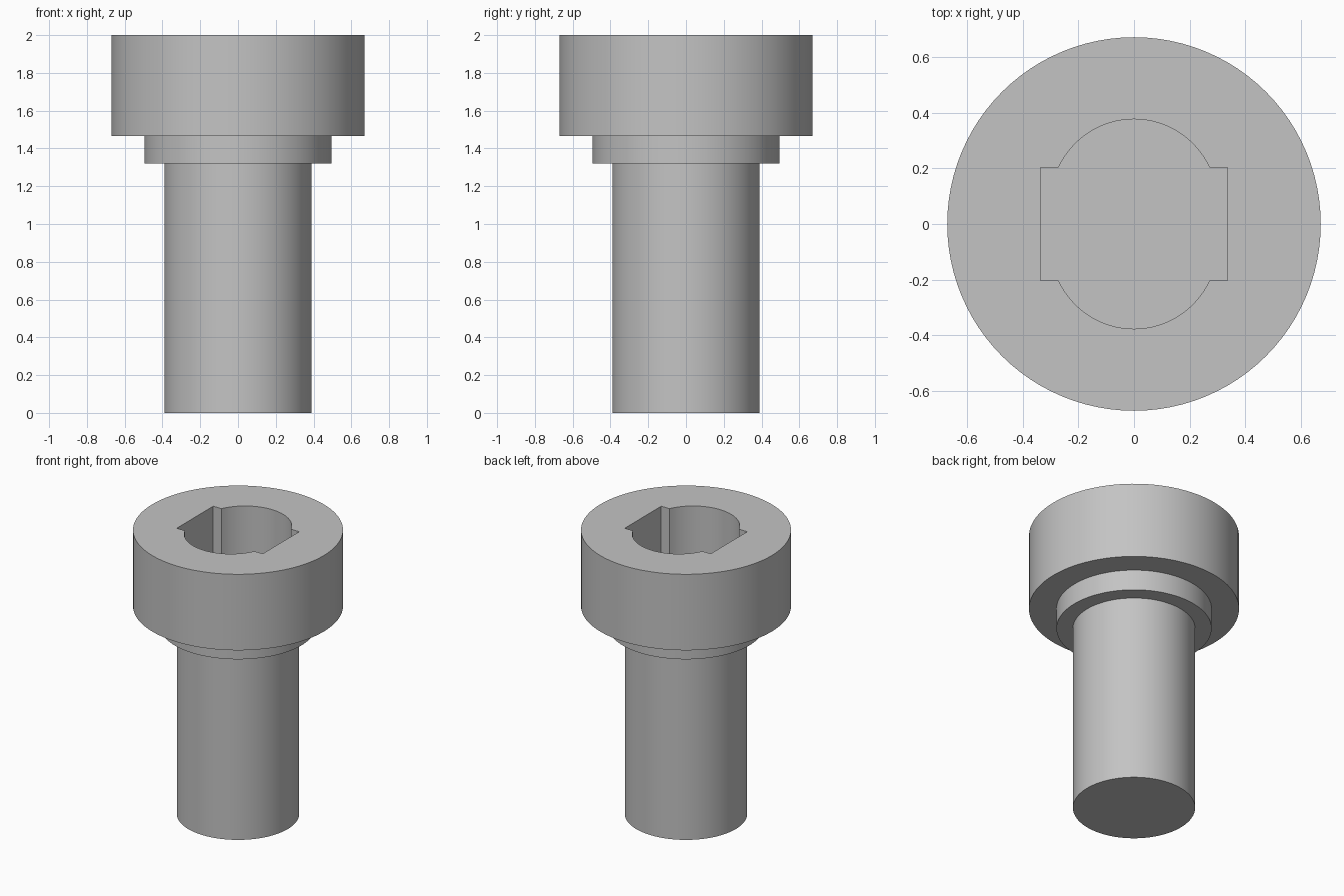
import bpy, bmesh, math

if "Cube" in bpy.data.objects:
    bpy.data.objects.remove(bpy.data.objects["Cube"], do_unlink=True)

SIDES = 96
HEAD_BASE, COLLAR_BASE, TOP = 1.465, 1.32, 2.0
SOCKET_FLOOR = 1.55

steel = bpy.data.materials.new("grey steel")
steel.use_nodes = True
grey = (0.55, 0.55, 0.55, 1)
steel.diffuse_color = grey
steel.node_tree.nodes["Principled BSDF"].inputs["Base Color"].default_value = grey


def make_object(name, bm):
    bmesh.ops.recalc_face_normals(bm, faces=bm.faces)
    mesh = bpy.data.meshes.new(name)
    bm.to_mesh(mesh)
    bm.free()
    mesh.materials.append(steel)
    obj = bpy.data.objects.new(name, mesh)
    bpy.context.collection.objects.link(obj)
    return obj


def lathe(name, profile):
    """Revolve an (r, z) profile that starts and ends on the axis."""
    bm = bmesh.new()
    verts = [bm.verts.new((r, 0, z)) for r, z in profile]
    edges = [bm.edges.new(pair) for pair in zip(verts, verts[1:])]
    bmesh.ops.spin(bm, geom=verts + edges, cent=(0, 0, 0), axis=(0, 0, 1),
                   angle=math.tau, steps=SIDES, use_merge=True)
    bmesh.ops.remove_doubles(bm, verts=bm.verts, dist=1e-5)
    bmesh.ops.dissolve_limit(bm, angle_limit=0.01, verts=bm.verts, edges=bm.edges)
    return make_object(name, bm)


def prism(name, outline, z0, z1):
    bm = bmesh.new()
    face = bm.faces.new([bm.verts.new((x, y, z0)) for x, y in outline])
    top = bmesh.ops.extrude_face_region(bm, geom=[face])["geom"]
    bmesh.ops.translate(bm, vec=(0, 0, z1 - z0),
                        verts=[v for v in top if isinstance(v, bmesh.types.BMVert)])
    return make_object(name, bm)


# Stepped bolt: shaft, collar and head
bolt = lathe("bolt", [(0, 0), (0.39, 0), (0.39, COLLAR_BASE), (0.495, COLLAR_BASE),
                      (0.495, HEAD_BASE), (0.67, HEAD_BASE), (0.67, TOP), (0, TOP)])

# Socket outline: rectangular slot with a rounded lobe on each long side
slot_x, slot_y, lobe_y, lobe_r = 0.335, 0.203, 0.078, 0.298
start = math.asin((slot_y - lobe_y) / lobe_r)
half = [(slot_x, slot_y)]
for i in range(33):
    a = start + (math.pi - 2 * start) * i / 32
    half.append((lobe_r * math.cos(a), lobe_y + lobe_r * math.sin(a)))
half.append((-slot_x, slot_y))
outline = half + [(-x, -y) for x, y in half]
cutter = prism("socket_cutter", outline, SOCKET_FLOOR, TOP + 0.2)
cutter.hide_render = True

# Cut the socket into the head
cut = bolt.modifiers.new("socket", "BOOLEAN")
cut.operation = "DIFFERENCE"
cut.solver = "EXACT"
cut.object = cutter
bpy.ops.object.select_all(action="DESELECT")
bolt.select_set(True)
bpy.context.view_layer.objects.active = bolt
bpy.ops.object.modifier_apply(modifier=cut.name)
bpy.data.objects.remove(cutter, do_unlink=True)

bpy.ops.object.shade_smooth_by_angle(angle=math.radians(30))
